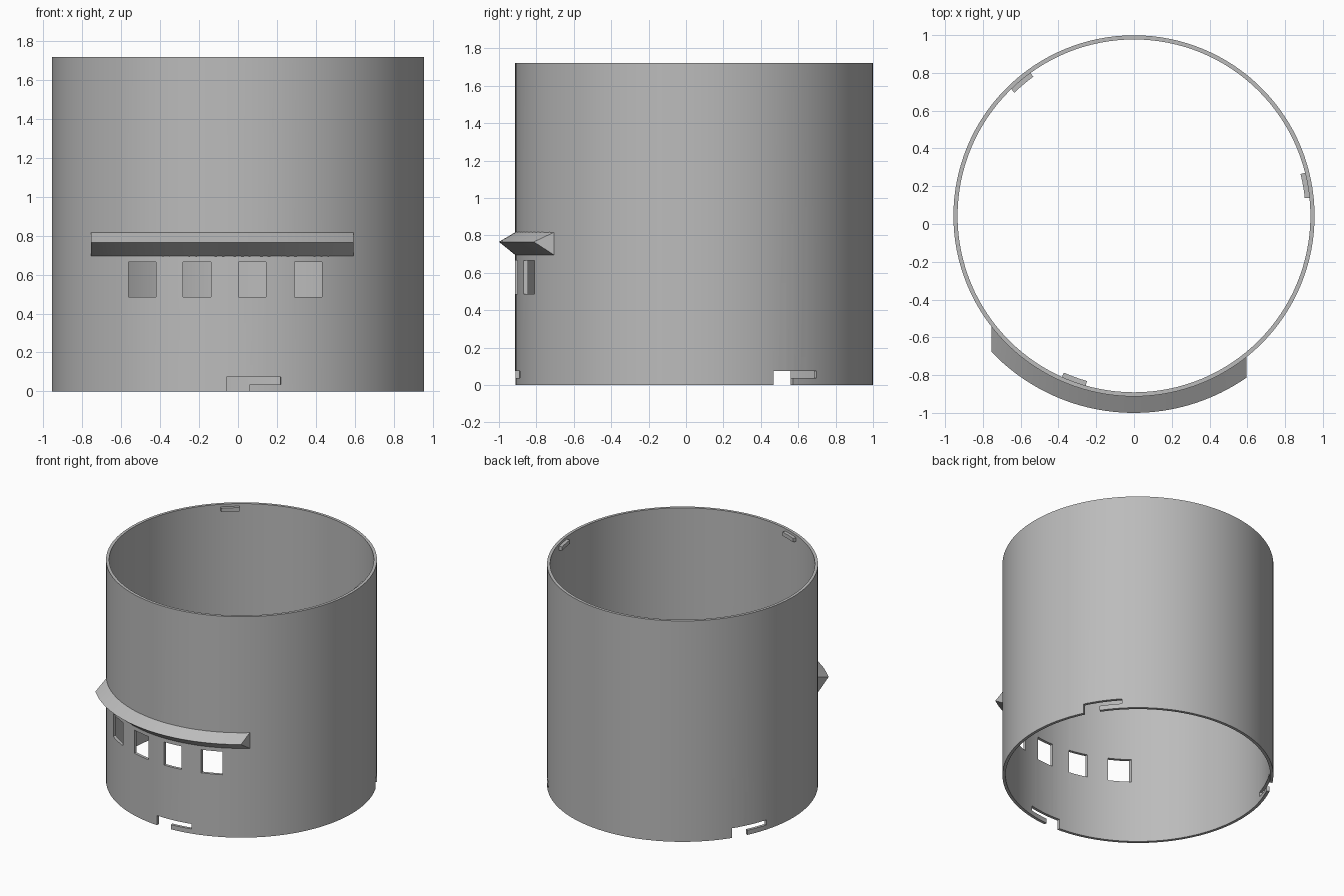
import bpy, bmesh
from math import radians, sin, cos, sqrt, pi

if "Cube" in bpy.data.objects:
    bpy.data.objects.remove(bpy.data.objects["Cube"])

CY = 0.043                      # tube axis offset in y
R_OUT, R_IN, H = 0.956, 0.934, 1.72

grey = bpy.data.materials.new("plain_grey")
grey.diffuse_color = (0.5, 0.5, 0.5, 1)
grey.use_nodes = True
grey.node_tree.nodes["Principled BSDF"].inputs["Base Color"].default_value = grey.diffuse_color


def finish(name, bm):
    bmesh.ops.recalc_face_normals(bm, faces=bm.faces)
    me = bpy.data.meshes.new(name)
    bm.to_mesh(me)
    bm.free()
    ob = bpy.data.objects.new(name, me)
    bpy.context.collection.objects.link(ob)
    me.materials.append(grey)
    return ob


def loft(name, sections, closed=False):
    """Skin a list of equal cross-sections, capping the ends when open."""
    bm = bmesh.new()
    rings = [[bm.verts.new(p) for p in s] for s in sections]
    n = len(rings[0])
    pairs = list(zip(rings, rings[1:])) + ([(rings[-1], rings[0])] if closed else [])
    for a, b in pairs:
        for i in range(n):
            j = (i + 1) % n
            bm.faces.new((a[i], a[j], b[j], b[i]))
    if not closed:
        bm.faces.new(rings[0])
        bm.faces.new(rings[-1])
    return finish(name, bm)


def arc_block(name, r0, r1, a0, a1, z0, z1, steps, closed=False):
    """Block of rectangular section swept around the tube axis."""
    secs = []
    for k in range(steps if closed else steps + 1):
        a = radians(a0 + (a1 - a0) * k / steps)
        secs.append([(r * cos(a), CY + r * sin(a), z)
                     for r, z in ((r0, z0), (r1, z0), (r1, z1), (r0, z1))])
    return loft(name, secs, closed)


def box(name, x0, x1, y0, y1, z0, z1):
    return loft(name, [[(x, y0, z0), (x, y1, z0), (x, y1, z1), (x, y0, z1)]
                       for x in (x0, x1)])


def smooth(ob):
    bpy.ops.object.select_all(action='DESELECT')
    ob.select_set(True)
    bpy.context.view_layer.objects.active = ob
    bpy.ops.object.shade_smooth_by_angle(angle=radians(25))


# Tube wall
wall = arc_block("tube_wall", R_OUT, R_IN, 0, 360, 0, H, 128, closed=True)

# Cutters: four windows and three L-shaped bayonet slots
cutters = [box("window_cutter", x - 0.071, x + 0.071, -1.2, -0.5, 0.485, 0.665)
           for x in (-0.493, -0.211, 0.074, 0.361)]
for a in (-90, 30, 150):
    cutters.append(arc_block("slot_entry_cutter", 0.85, 1.05, a - 3.6, a + 3.6, -0.1, 0.075, 4))
    cutters.append(arc_block("slot_cutter", 0.84, 1.06, a, a + 13.3, 0.036, 0.075, 6))

bpy.context.view_layer.objects.active = wall
for c in cutters:
    m = wall.modifiers.new("cut", 'BOOLEAN')
    m.operation, m.solver, m.object = 'DIFFERENCE', 'EXACT', c
    bpy.ops.object.modifier_apply(modifier=m.name)
for c in cutters:
    bpy.data.objects.remove(c)
smooth(wall)

# Curved triangular awning above the windows, ends cut square to x
X0, X1, N = -0.755, 0.595, 40
sections = []
for k in range(N + 1):
    x = X0 + (X1 - X0) * k / N
    sections.append([(x, CY - sqrt(r * r - x * x), z)
                     for r, z in ((0.950, 0.69), (1.043, 0.765), (0.950, 0.82))])
smooth(loft("awning", sections))

# Bayonet tabs inside the upper rim
for a in (10, 130, 250):
    smooth(arc_block("bayonet_tab", 0.909, 0.94, a - 4.1, a + 4.1, 1.67, 1.70, 6))
